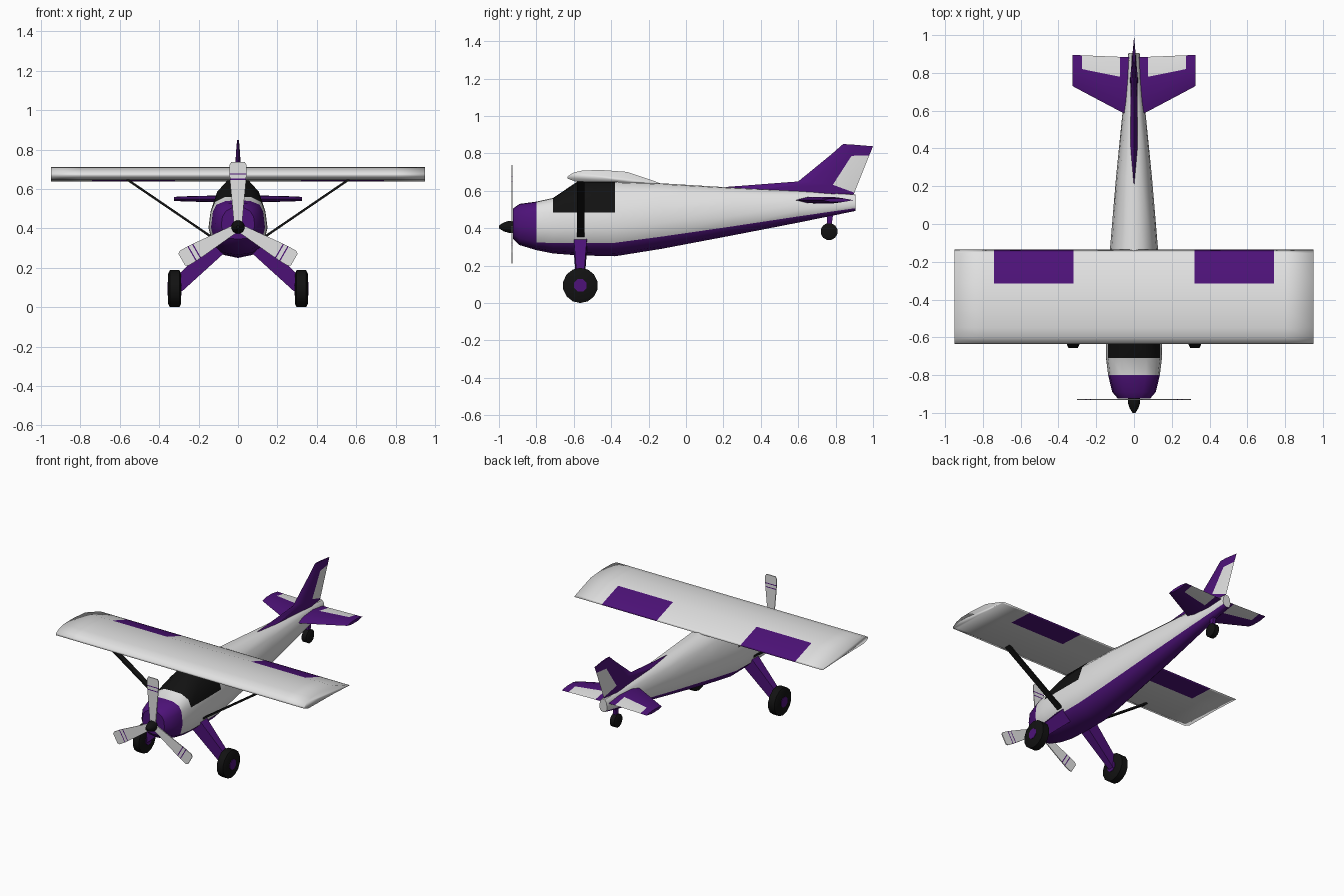
import bpy, bmesh, math
from mathutils import Vector

if "Cube" in bpy.data.objects:
    bpy.data.objects.remove(bpy.data.objects["Cube"])


def material(name, rgb):
    m = bpy.data.materials.new(name)
    m.diffuse_color = (*rgb, 1)
    m.use_nodes = True
    m.node_tree.nodes["Principled BSDF"].inputs["Base Color"].default_value = m.diffuse_color
    return m


WHITE, PURPLE, BLACK = 0, 1, 2
MATS = [material("white", (0.76, 0.76, 0.76)),
        material("purple", (0.075, 0.006, 0.19)),
        material("black", (0.006, 0.006, 0.006))]


def loft(name, rings, color=WHITE, rule=None, caps=(None, None), angle=35):
    """Skin closed rings; rule(ring, segment) picks the colour of a face."""
    bm = bmesh.new()
    vs = [[bm.verts.new(p) for p in ring] for ring in rings]
    n = len(rings[0])
    for i in range(len(rings) - 1):
        for j in range(n):
            k = (j + 1) % n
            f = bm.faces.new((vs[i][j], vs[i][k], vs[i + 1][k], vs[i + 1][j]))
            f.material_index = rule(i, j) if rule else color
    for ring, c in ((vs[0], caps[0]), (vs[-1], caps[1])):
        bm.faces.new(ring).material_index = color if c is None else c
    bmesh.ops.recalc_face_normals(bm, faces=bm.faces)
    me = bpy.data.meshes.new(name)
    bm.to_mesh(me)
    bm.free()
    for m in MATS:
        me.materials.append(m)
    ob = bpy.data.objects.new(name, me)
    bpy.context.collection.objects.link(ob)
    bpy.ops.object.select_all(action='DESELECT')
    ob.select_set(True)
    bpy.context.view_layer.objects.active = ob
    bpy.ops.object.shade_smooth_by_angle(angle=math.radians(angle))
    return ob


def revolve(name, centre, axis, profile, n, color):
    """Turn (offset, radius) pairs round the x or y axis."""
    c = Vector(centre)
    rings = []
    for d, r in profile:
        ring = []
        for k in range(n):
            a = 2 * math.pi * (k + 0.5) / n
            u, v = r * math.cos(a), r * math.sin(a)
            ring.append(c + Vector((d, u, v) if axis == 'x' else (u, d, v)))
        rings.append(ring)
    return loft(name, rings, color)


def tail_surface(name, sections, normal):
    """Tapered fin from (leading edge, hinge, trailing edge, half thickness)."""
    nrm = Vector(normal)
    rings = []
    for le, hinge, te, t in sections:
        le, hinge, te = Vector(le), Vector(hinge), Vector(te)
        q = le.lerp(hinge, 0.35)
        a, b = nrm * t * 0.9, nrm * t
        rings.append([le, q + a, hinge + b, te, hinge - b, q - a])
    return loft(name, rings, PURPLE,
                lambda i, j: WHITE if i == 1 and j in (2, 3) else PURPLE)


# Fuselage: y, half width, bottom, belly line, window line, top, shoulder, roof
stations = [
    (-0.925, 0.085, 0.345, 0.370, 0.460, 0.505, 0.72, 0.40),
    (-0.890, 0.115, 0.310, 0.345, 0.475, 0.530, 0.75, 0.42),
    (-0.800, 0.137, 0.283, 0.325, 0.485, 0.542, 0.80, 0.45),
    (-0.710, 0.148, 0.265, 0.320, 0.485, 0.562, 0.80, 0.45),
    (-0.580, 0.150, 0.255, 0.320, 0.485, 0.650, 0.70, 0.36),
    (-0.380, 0.148, 0.250, 0.322, 0.485, 0.650, 0.70, 0.36),
    (-0.130, 0.127, 0.290, 0.355, 0.500, 0.640, 0.75, 0.38),
    (0.250, 0.095, 0.362, 0.410, 0.520, 0.617, 0.75, 0.38),
    (0.600, 0.060, 0.430, 0.463, 0.530, 0.600, 0.75, 0.38),
    (0.905, 0.030, 0.492, 0.507, 0.540, 0.580, 0.75, 0.38)]
rings = []
for y, w, zb, zl, zw, zt, sh, roof in stations:
    half = [(0.5 * w, zb + 0.22 * (zl - zb)), (0.86 * w, zl),
            (w, (zl + zw) / 2), (0.93 * w, zw),
            (sh * w, zw + 0.62 * (zt - zw)), (roof * w, zt - 0.04 * (zt - zw))]
    ring = [(0, zb)] + half + [(0, zt)] + [(-x, z) for x, z in reversed(half)]
    rings.append([(x, y, z) for x, z in ring])


def body_color(i, j):
    j = min(j, 13 - j)
    if i < 2 or j < 2:
        return PURPLE            # cowl and belly
    if i in (3, 4) and j >= 4:
        return BLACK             # windscreen and side windows
    return WHITE


loft("fuselage", rings, rule=body_color, caps=(PURPLE, WHITE), angle=40)

# Wing with purple flaps
airfoil = [(-0.135, 0.637), (-0.155, 0.647), (-0.315, 0.701), (-0.45, 0.711),
           (-0.55, 0.709), (-0.60, 0.698), (-0.632, 0.678), (-0.635, 0.666),
           (-0.59, 0.649), (-0.315, 0.645), (-0.155, 0.637)]
spans = [-0.95, -0.80, -0.74, -0.32, 0.32, 0.74, 0.80, 0.95]
loft("wing", [[(x, y, z) for y, z in airfoil] for x in spans],
     rule=lambda i, j: PURPLE if i in (2, 4) and j in (0, 1, 9, 10) else WHITE,
     angle=180)

# Vertical tail with dorsal fillet and white rudder
tail_surface("fin", [
    ((0, 0.18, 0.618), (0, 0.775, 0.585), (0, 0.890, 0.570), 0.020),
    ((0, 0.60, 0.650), (0, 0.785, 0.632), (0, 0.900, 0.590), 0.019),
    ((0, 0.775, 0.793), (0, 0.885, 0.787), (0, 0.980, 0.790), 0.010),
    ((0, 0.84, 0.850), (0, 0.905, 0.846), (0, 1.000, 0.838), 0.005)], (1, 0, 0))

# Tailplane halves with white elevators
for s, side in ((1, "right"), (-1, "left")):
    tail_surface(side + "_tailplane", [
        (Vector((s * x, le, 0.55)), Vector((s * x, h, 0.55)),
         Vector((s * x, te, 0.55)), t)
        for x, le, h, te, t in ((0.00, 0.565, 0.770, 0.885, 0.018),
                                (0.075, 0.597, 0.780, 0.885, 0.018),
                                (0.275, 0.703, 0.820, 0.893, 0.013),
                                (0.325, 0.730, 0.840, 0.895, 0.010))], (0, 0, 1))

# Landing gear and wing struts on both sides
for s, side in ((1, "right"), (-1, "left")):
    def quad(x0, z0, x1, z1, y0, y1):
        return [(s * x0, y0, z0), (s * x0, y1, z0),
                (s * x1, y1, z1), (s * x1, y0, z1)]
    loft(side + "_gear_leg", [quad(0.13, 0.345, 0.07, 0.275, -0.60, -0.53),
                              quad(0.31, 0.155, 0.285, 0.08, -0.585, -0.545)], PURPLE)
    loft(side + "_wing_strut", [quad(0.568, 0.645, 0.562, 0.655, -0.582, -0.542),
                                quad(0.138, 0.352, 0.132, 0.362, -0.582, -0.542)], BLACK)
    hub = (s * 0.322, -0.565, 0.094)
    revolve(side + "_tyre", hub, 'x', [(-0.033, 0.076), (-0.024, 0.094),
                                       (0.024, 0.094), (0.033, 0.076)], 14, BLACK)
    revolve(side + "_wheel_hub", hub, 'x', [(-0.036, 0.036), (0.036, 0.036)], 8, PURPLE)

# Tail wheel
loft("tail_wheel_leg", [[(-0.012, 0.752, 0.50), (0.012, 0.752, 0.50),
                         (0.012, 0.79, 0.50), (-0.012, 0.79, 0.50)],
                        [(-0.010, 0.755, 0.39), (0.010, 0.755, 0.39),
                         (0.010, 0.775, 0.39), (-0.010, 0.775, 0.39)]], PURPLE)
revolve("tail_wheel", (0, 0.765, 0.382), 'x', [(-0.024, 0.034), (-0.017, 0.046),
                                               (0.017, 0.046), (0.024, 0.034)], 12, BLACK)

# Propeller: spinner and three striped blades
HUB_Z = 0.407
revolve("spinner", (0, 0, HUB_Z), 'y', [(-0.915, 0.034), (-0.945, 0.034),
                                        (-0.975, 0.024), (-1.0, 0.008)], 12, BLACK)
blade = [(0.01, 0.020), (0.12, 0.030), (0.240, 0.041), (0.246, 0.041),
         (0.266, 0.043), (0.272, 0.043), (0.315, 0.044), (0.33, 0.034)]
for k in range(3):
    a = math.radians(90 + 120 * k)
    rings = []
    for r, w in blade:
        rings.append([(r * math.cos(a) - u * math.sin(a), -0.93 + d,
                       HUB_Z + r * math.sin(a) + u * math.cos(a))
                      for u, d in ((-w, -0.003), (w, -0.003), (w, 0.003), (-w, 0.003))])
    loft("propeller_blade_%d" % (k + 1), rings,
         rule=lambda i, j: PURPLE if i in (2, 4) else WHITE)
